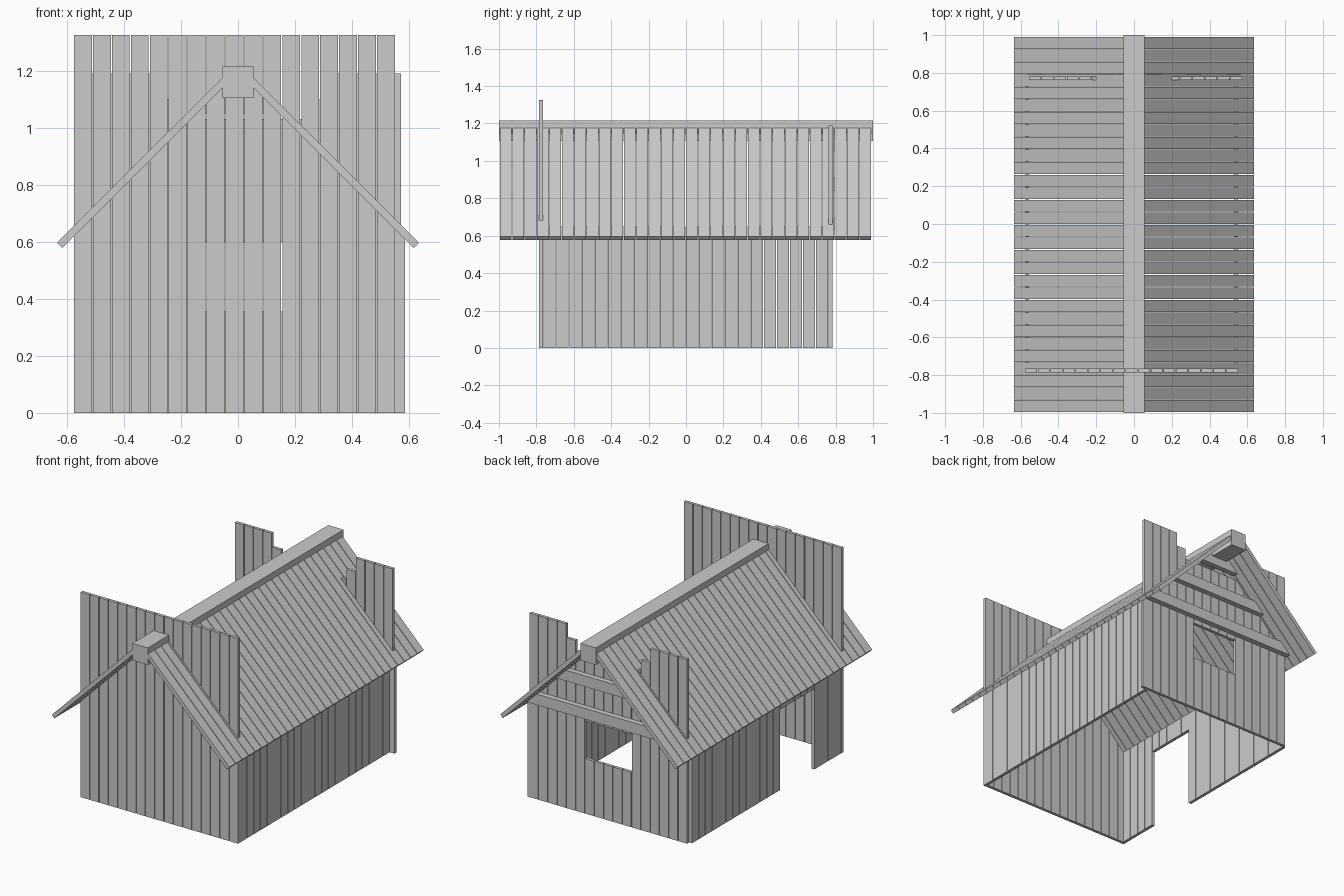
import bpy, bmesh
from mathutils import Vector

if "Cube" in bpy.data.objects:
    bpy.data.objects.remove(bpy.data.objects["Cube"])

GAP = 0.004
T = 0.02            # board thickness


def make(name, solids):
    """Object from prisms; each solid is (profile points, extrusion vector)."""
    bm = bmesh.new()
    for pts, ext in solids:
        face = bm.faces.new([bm.verts.new(p) for p in pts])
        res = bmesh.ops.extrude_face_region(bm, geom=[face])
        verts = [g for g in res["geom"] if isinstance(g, bmesh.types.BMVert)]
        bmesh.ops.translate(bm, verts=verts, vec=Vector(ext))
    bmesh.ops.recalc_face_normals(bm, faces=bm.faces[:])
    me = bpy.data.meshes.new(name)
    bm.to_mesh(me)
    bm.free()
    ob = bpy.data.objects.new(name, me)
    bpy.context.collection.objects.link(ob)
    return ob


def box(x0, x1, y0, y1, z0, z1):
    return ([(x0, y0, z0), (x1, y0, z0), (x1, y1, z0), (x0, y1, z0)], (0, 0, z1 - z0))


def spans(a, b, n):
    """Split a..b into n boards with narrow gaps between them."""
    p = (b - a + GAP) / n
    return [(a + i * p, a + (i + 1) * p - GAP) for i in range(n)]


# Front wall: full-height planks rising past the roof
make("front_wall", [box(a, b, -0.785, -0.765, 0, 1.325)
                    for a, b in spans(-0.575, 0.55, 17)])

# Back wall: stepped plank tops, window through the five middle planks
back = []
for i, (a, b) in enumerate(spans(-0.555, 0.572, 17)):
    k = min(i, 16 - i)
    if k >= 6:
        back += [box(a, b, 0.762, 0.782, 0, 0.355),
                 box(a, b, 0.762, 0.782, 0.60, 1.03)]
    else:
        top = 1.19 if k < 4 else (1.10 if k == 4 else 1.03)
        back.append(box(a, b, 0.762, 0.782, 0, top))
make("back_wall", back)

# Right wall and its rear corner post
make("right_wall", [box(0.53, 0.55, a, b, 0, 0.65)
                    for a, b in spans(-0.763, 0.76, 22)])
make("corner_post", [box(0.572, 0.585, 0.762, 0.782, 0, 0.64)])

# Left wall with a doorway and short planks over the door
left = []
for a, b in spans(-0.763, 0.76, 22):
    in_door = -0.50 < (a + b) / 2 < -0.155
    left.append(box(-0.575, -0.555, a, b, 0.52 if in_door else 0, 0.635))
make("left_wall", left)

# Gable boards across the back, ends cut to the roof slope
gable = []
for z in (0.63, 0.84, 1.05):
    lo, hi, h = 1.195 - z, 1.195 - z - 0.07, 0.07
    gable.append(([(-lo, 0.783, z), (lo, 0.783, z), (hi, 0.783, z + h), (-hi, 0.783, z + h)],
                  (0, 0.035, 0)))
make("gable_boards", gable)

# Roof slopes of sloping boards
for side, name in ((1, "roof_right"), (-1, "roof_left")):
    slope = []
    for a, b in spans(-0.995, 0.99, 30):
        prof = [(0.03, 1.20), (0.635, 0.597), (0.617, 0.578), (0.03, 1.165)]
        slope.append(([(side * x, a, z) for x, z in prof], (0, b - a, 0)))
    make(name, slope)

# Ridge beam
make("ridge_beam", [box(-0.055, 0.055, -1, 1, 1.105, 1.215)])
